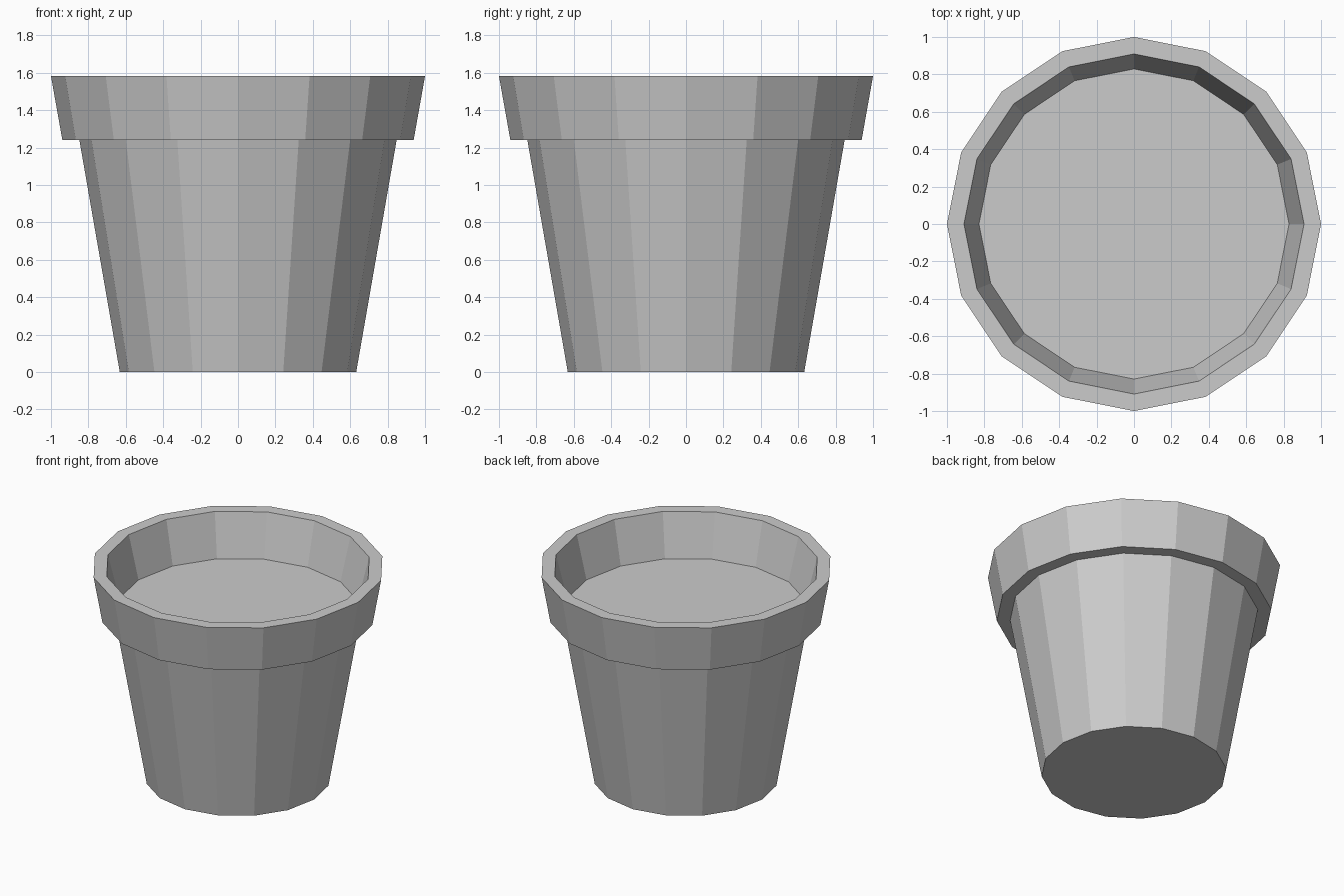
import bpy, bmesh
from math import cos, sin, tau

if "Cube" in bpy.data.objects:
    bpy.data.objects.remove(bpy.data.objects["Cube"])

SIDES = 16


def lathe(name, profile, cap_start=False):
    """Revolve (radius, height) points into a flat-shaded faceted shell."""
    bm = bmesh.new()
    rings = [[bm.verts.new((r * cos(tau * i / SIDES), r * sin(tau * i / SIDES), z))
              for i in range(SIDES)] for r, z in profile]
    for a, b in zip(rings, rings[1:]):
        for i in range(SIDES):
            j = (i + 1) % SIDES
            bm.faces.new((a[i], a[j], b[j], b[i]))
    if cap_start:
        bm.faces.new(rings[0][::-1])
    mesh = bpy.data.meshes.new(name)
    bm.to_mesh(mesh)
    bm.free()
    obj = bpy.data.objects.new(name, mesh)
    bpy.context.collection.objects.link(obj)
    return obj


# Pot: base, tapered wall, overhanging rim, inner wall
lathe("pot", [(0.632, 0), (0.848, 1.24), (0.939, 1.24), (1.0, 1.583),
              (0.909, 1.583), (0.829, 1.263)], cap_start=True)

# Soil: flat fill inside the rim
bpy.ops.mesh.primitive_circle_add(vertices=SIDES, radius=0.829,
                                  fill_type='NGON', location=(0, 0, 1.263))
soil = bpy.context.object
soil.name = "soil"
# Align a corner with the x axis, matching the pot (corners repeat every 1/16 turn)
soil.data.update()
